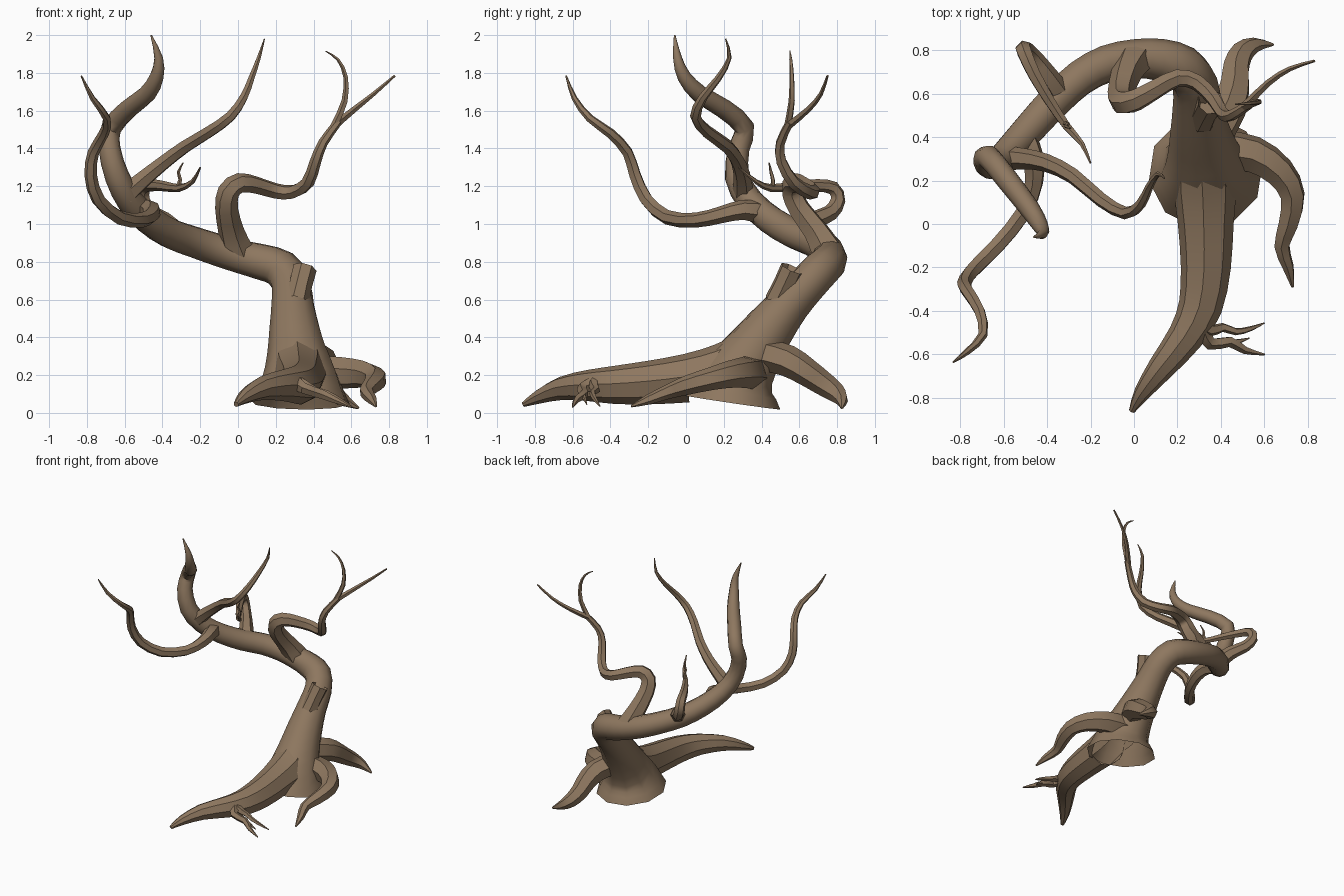
import bpy, bmesh, math
from mathutils import Vector
from mathutils.bvhtree import BVHTree

bark = bpy.data.materials.new("bark")
bark.diffuse_color = (0.27, 0.185, 0.115, 1)
surfaces = {}


def smooth_path(pts, sub):
    """Catmull-Rom through (x, y, z, radius) points."""
    p = [Vector(q) for q in pts]
    p = [2 * p[0] - p[1]] + p + [2 * p[-1] - p[-2]]
    out = []
    for i in range(1, len(p) - 2):
        a, b, c, d = p[i - 1:i + 3]
        for k in range(sub):
            t = k / sub
            out.append(0.5 * (2 * b + (c - a) * t + (2 * a - 5 * b + 4 * c - d) * t * t
                              + (3 * b - a - 3 * c + d) * t ** 3))
    return out + [p[-2]]


def limb(name, pts, sides=6, sub=2, hollow=False, parent=None):
    """Tapered tube swept along a path; faces buried in the parent limb are dropped."""
    path = smooth_path(pts, sub)
    pos = [Vector(q[:3]) for q in path]
    swell = 1.08 if sides < 8 else 1.02   # make up for the flats of few-sided tubes
    bm = bmesh.new()
    rings, normal, last = [], None, None
    for i, c in enumerate(pos):
        tan = (pos[min(i + 1, len(pos) - 1)] - pos[max(i - 1, 0)]).normalized()
        if normal is None:
            normal = tan.orthogonal().normalized()
        else:
            normal = last.rotation_difference(tan) @ normal
        last = tan
        side = tan.cross(normal)
        r = max(path[i][3] * swell, 0.003)
        rings.append([bm.verts.new(c + r * (math.cos(a) * normal + math.sin(a) * side))
                      for a in (2 * math.pi * k / sides for k in range(sides))])
    for a, b in zip(rings, rings[1:]):
        for k in range(sides):
            j = (k + 1) % sides
            bm.faces.new((a[k], a[j], b[j], b[k]))
    end = bm.faces.new(rings[-1])
    bm.normal_update()
    if hollow:
        bmesh.ops.inset_individual(bm, faces=[end], thickness=0.02)
        bmesh.ops.translate(bm, verts=end.verts, vec=-0.04 * last)
    surfaces[name] = BVHTree.FromBMesh(bm)
    if parent:
        def buried(co):
            loc, n, _, _ = surfaces[parent].find_nearest(co)
            return (co - loc).dot(n) < 0
        inner = {v for v in bm.verts if buried(v.co)}
        bmesh.ops.delete(bm, geom=[f for f in bm.faces if inner.issuperset(f.verts)], context='FACES')
    bm.normal_update()
    me = bpy.data.meshes.new(name)
    bm.to_mesh(me)
    bm.free()
    me.materials.append(bark)
    ob = bpy.data.objects.new(name, me)
    bpy.context.collection.objects.link(ob)
    bpy.ops.object.select_all(action='DESELECT')
    ob.select_set(True)
    bpy.context.view_layer.objects.active = ob
    bpy.ops.object.shade_smooth_by_angle(angle=math.radians(42))


# Leaning trunk with flared open foot, running on into the tall tip
limb("trunk", [
    (.33, .24, .056, .26), (.33, .265, .18, .203), (.315, .345, .31, .16), (.30, .445, .45, .132),
    (.29, .55, .58, .111), (.28, .645, .685, .103), (.225, .72, .765, .1), (.12, .755, .80, .095),
    (0, .76, .83, .088), (-.13, .735, .87, .085), (-.25, .67, .91, .082), (-.36, .57, .95, .08),
    (-.47, .45, 1.02, .076), (-.57, .34, 1.12, .07), (-.64, .27, 1.25, .064), (-.68, .28, 1.4, .057),
    (-.67, .31, 1.51, .053), (-.58, .2, 1.61, .051), (-.48, .07, 1.69, .046), (-.43, -.01, 1.78, .036),
    (-.42, -.045, 1.88, .023), (-.46, -.06, 2.0, .004)], sides=10)

# Sawn-off stub with a hollow end
limb("stump_stub", [(.31, .48, .59, .062), (.33, .52, .675, .058), (.353, .562, .765, .06)],
     sides=7, sub=1, hollow=True, parent="trunk")

# Branches
limb("left_branch", [
    (-.51, .4, 1.06, .06), (-.465, .3, 1.075, .05), (-.46, .19, 1.05, .042), (-.51, .05, 1.02, .037),
    (-.63, -.1, 1.035, .036), (-.74, -.21, 1.13, .034), (-.78, -.27, 1.26, .031), (-.765, -.31, 1.38, .028),
    (-.71, -.4, 1.48, .025), (-.695, -.51, 1.56, .02), (-.77, -.59, 1.665, .014), (-.83, -.635, 1.785, .004)],
    parent="trunk")
limb("middle_branch", [
    (-.6, .3, 1.15, .055), (-.51, .3, 1.23, .045), (-.4, .28, 1.32, .038), (-.28, .22, 1.41, .034),
    (-.15, .11, 1.49, .031), (-.04, .05, 1.57, .027), (.03, .09, 1.67, .022), (.07, .17, 1.77, .017),
    (.11, .23, 1.88, .011), (.14, .21, 1.98, .003)], parent="trunk")
limb("right_branch", [
    (0, .75, .855, .083), (-.035, .69, .96, .066), (-.06, .6, 1.08, .057), (-.05, .56, 1.17, .054),
    (.01, .57, 1.218, .049), (.1, .62, 1.205, .043), (.2, .67, 1.175, .039), (.29, .65, 1.17, .035),
    (.37, .57, 1.22, .032), (.41, .505, 1.33, .028), (.45, .5, 1.43, .024), (.53, .55, 1.54, .02)],
    parent="trunk")
limb("right_fork_upright", [
    (.51, .54, 1.52, .019), (.565, .56, 1.65, .016), (.57, .56, 1.78, .012),
    (.53, .555, 1.87, .008), (.465, .55, 1.915, .003)], sides=5, parent="right_branch")
limb("right_fork_outer", [
    (.51, .54, 1.52, .02), (.62, .65, 1.61, .015), (.72, .715, 1.69, .011), (.83, .75, 1.785, .006)],
    sides=5, parent="right_branch")
limb("rear_branch", [
    (-.335, .58, .95, .06), (-.4, .68, 1.02, .047), (-.465, .765, 1.06, .04), (-.505, .805, 1.125, .037),
    (-.5, .78, 1.19, .034), (-.46, .69, 1.205, .03), (-.39, .57, 1.2, .025), (-.31, .45, 1.19, .019),
    (-.24, .37, 1.225, .012), (-.2, .28, 1.3, .004)], parent="trunk")
limb("rear_twig", [
    (-.32, .46, 1.19, .013), (-.305, .46, 1.235, .01), (-.315, .45, 1.275, .008), (-.29, .44, 1.325, .003)],
    sides=5, parent="rear_branch")

# Roots
limb("front_root", [
    (.315, .36, .31, .13), (.325, .19, .22, .143), (.33, 0, .183, .126), (.33, -.2, .16, .113),
    (.305, -.38, .148, .099), (.235, -.52, .145, .081), (.125, -.66, .13, .061), (.035, -.78, .085, .037),
    (-.01, -.86, .045, .014)], sides=8, parent="trunk")
limb("right_root", [
    (.4, .34, .21, .09), (.55, .32, .212, .08), (.67, .24, .205, .068), (.73, .13, .18, .056),
    (.71, 0, .145, .047), (.68, -.1, .11, .035), (.71, -.2, .07, .025), (.73, -.29, .035, .006)],
    parent="trunk")
limb("back_root", [
    (.37, .41, .31, .08), (.44, .54, .275, .078), (.465, .64, .215, .068), (.47, .72, .16, .06),
    (.5, .79, .11, .05), (.56, .825, .068, .032), (.64, .825, .025, .006)], parent="trunk")

# Thin rootlets on the front root
limb("rootlet_upper", [
    (.28, -.44, .175, .045), (.35, -.49, .15, .028), (.41, -.475, .12, .02), (.47, -.495, .105, .016),
    (.54, -.48, .07, .011), (.6, -.455, .035, .003)], sides=5, parent="front_root")
limb("rootlet_lower", [
    (.31, -.47, .16, .04), (.35, -.55, .13, .028), (.44, -.54, .1, .024), (.51, -.58, .07, .017),
    (.6, -.6, .03, .004)], sides=5, parent="front_root")
limb("rootlet_side", [
    (.43, -.545, .1, .014), (.48, -.54, .085, .011), (.53, -.525, .045, .003)], sides=5, parent="rootlet_lower")
